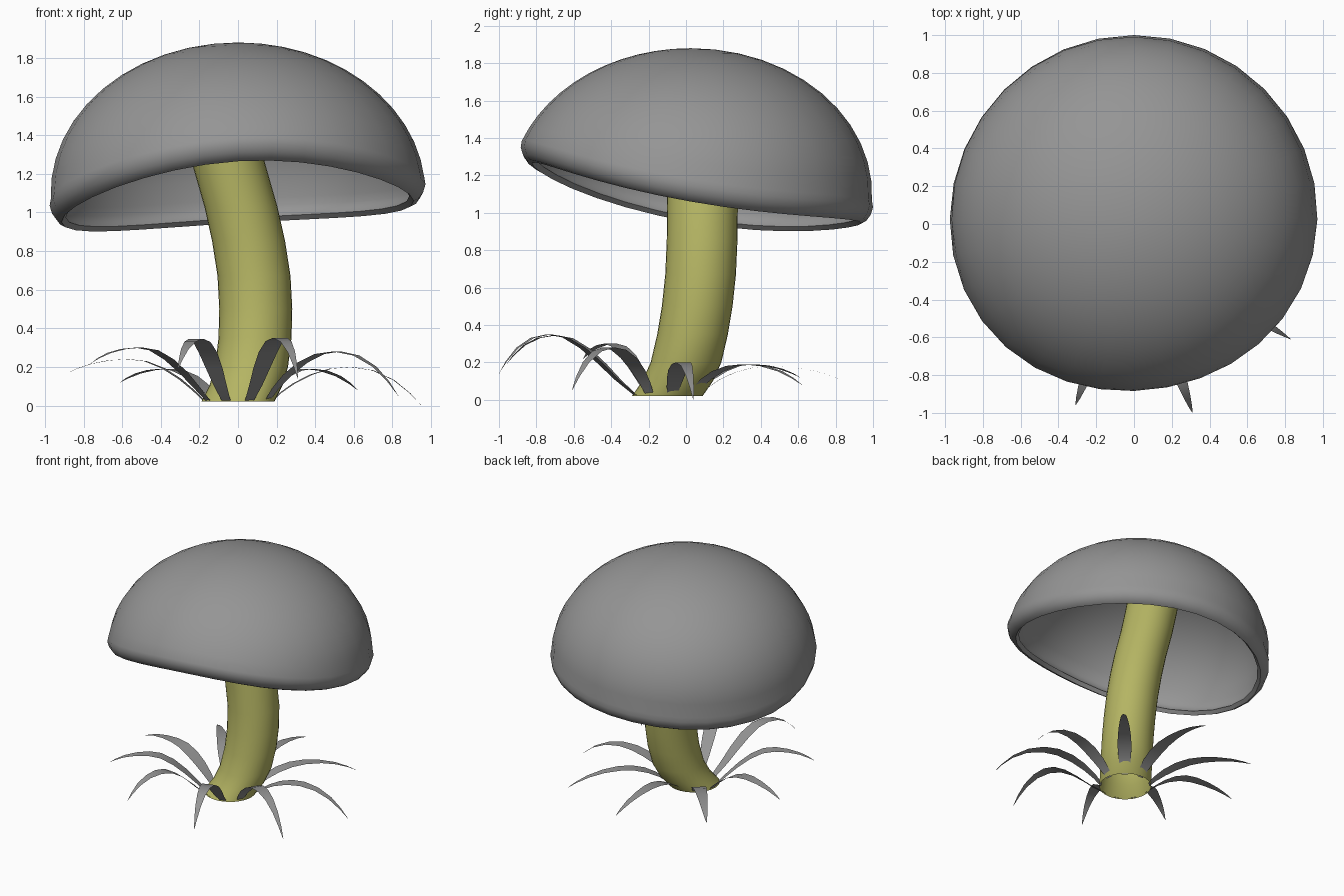
import bpy, bmesh, math
from mathutils import Vector

cube = bpy.data.objects.get("Cube")
if cube:
    bpy.data.objects.remove(cube, do_unlink=True)


def material(name, colour):
    m = bpy.data.materials.new(name)
    m.use_nodes = True
    m.diffuse_color = colour
    bsdf = next(n for n in m.node_tree.nodes if n.type == 'BSDF_PRINCIPLED')
    bsdf.inputs["Base Color"].default_value = colour
    return m


GREY = material("mid_grey", (0.30, 0.30, 0.30, 1))
YELLOW = material("olive_yellow", (0.46, 0.46, 0.125, 1))


def finish(name, bm, mat, angle=50):
    me = bpy.data.meshes.new(name)
    bm.to_mesh(me)
    bm.free()
    ob = bpy.data.objects.new(name, me)
    bpy.context.collection.objects.link(ob)
    me.materials.append(mat)
    bpy.ops.object.select_all(action='DESELECT')
    ob.select_set(True)
    bpy.context.view_layer.objects.active = ob
    bpy.ops.object.shade_smooth_by_angle(angle=math.radians(angle))
    return ob


def loft(bm, rings):
    """Join closed rings of points with quads; a one-point ring is a pole."""
    rows = [[bm.verts.new(p) for p in ring] for ring in rings]
    for a, b in zip(rows, rows[1:]):
        n = max(len(a), len(b))
        for i in range(n):
            j = (i + 1) % n
            if len(a) == 1:
                bm.faces.new((a[0], b[i], b[j]))
            elif len(b) == 1:
                bm.faces.new((a[i], b[0], a[j]))
            else:
                bm.faces.new((a[i], b[i], b[j], a[j]))


SIDES = 32
ANGLES = [2 * math.pi * i / SIDES for i in range(SIDES)]

# Cap: thin hollow dome whose tilted, gently waved rim curls inwards
CENTRE_Z, RADIUS, HEIGHT, CAP_Y = 1.10, 0.97, 0.78, 0.025
CURL = 0.12
STEPS = 12


def rim_z(t):
    return 1.055 + 0.055 * math.cos(t) - 0.16 * math.sin(t) - 0.05 * math.cos(2 * t)


def polar(r, t, z):
    return (r * math.cos(t), CAP_Y + r * math.sin(t), z)


def dome_ring(u, width=1.0, tall=1.0):
    ring = []
    for t in ANGLES:
        end = math.asin((rim_z(t) + CURL - CENTRE_Z) / HEIGHT)
        lat = math.pi / 2 + (end - math.pi / 2) * u
        ring.append(polar(RADIUS * width * math.cos(lat), t,
                          CENTRE_Z + HEIGHT * tall * math.sin(lat)))
    return ring


def lip_ring(inset, lift):
    ring = []
    for t in ANGLES:
        s = (rim_z(t) + CURL - CENTRE_Z) / HEIGHT
        ring.append(polar(RADIUS * math.sqrt(1 - s * s) - inset, t, rim_z(t) + lift))
    return ring


# (inset, height above the rim), from the outside round to the inside
LIP = [(-0.006, 0.085), (0.006, 0.045), (0.028, 0.014), (0.055, 0.0),
       (0.078, 0.025), (0.052, 0.045), (0.04, 0.08)]
rings = [[(0, CAP_Y, CENTRE_Z + HEIGHT)]]
rings += [dome_ring(i / STEPS) for i in range(1, STEPS + 1)]
rings += [lip_ring(*p) for p in LIP]
rings += [dome_ring(i / STEPS, 0.96, 0.955) for i in range(STEPS, 0, -1)]
rings += [[(0, CAP_Y, CENTRE_Z + HEIGHT * 0.955)]]
bm = bmesh.new()
loft(bm, rings)
bmesh.ops.recalc_face_normals(bm, faces=bm.faces)
finish("cap", bm, GREY)

# Stem: bent tube, open at the foot, ending inside the cap
PATH = [(0.0, -0.10, 0.02), (0.04, -0.045, 0.1), (0.07, 0.0, 0.2), (0.088, 0.035, 0.35),
        (0.092, 0.06, 0.5), (0.083, 0.078, 0.67), (0.055, 0.086, 0.85),
        (0.015, 0.088, 1.03), (-0.045, 0.085, 1.24), (-0.10, 0.075, 1.45),
        (-0.14, 0.065, 1.62)]
bm = bmesh.new()
loft(bm, [[(x + 0.189 * math.cos(t), y + 0.189 * math.sin(t), z) for t in ANGLES]
          for x, y, z in PATH])
for f in bm.faces:
    f.normal_update()
    c = f.calc_center_median()
    mid = min(PATH, key=lambda p: abs(p[2] - c.z))
    if f.normal.dot(c - Vector(mid)) < 0:
        f.normal_flip()
finish("stem", bm, YELLOW)

# Leaves: arching blades around the foot
# (tip x, tip y, tip z, peak z, spread: below 1 moves the peak outwards)
LEAVES = [(0.31, -1.00, 0.14, 0.35, 0.78), (0.83, -0.61, 0.05, 0.28, 1.08),
          (0.95, 0.04, 0.0, 0.20, 1.1), (0.62, 0.62, 0.08, 0.19, 1.2),
          (0.03, 0.85, 0.10, 0.18, 1.2), (-0.61, 0.61, 0.12, 0.19, 1.1),
          (-0.88, 0.06, 0.17, 0.24, 1.0), (-0.76, -0.55, 0.22, 0.30, 0.9),
          (-0.31, -0.96, 0.19, 0.345, 0.8)]
# (distance along, share of the rise, half width)
BLADE = [(0, 0, 0.024), (0.08, 0.26, 0.036), (0.18, 0.53, 0.046), (0.30, 0.78, 0.051),
         (0.43, 0.95, 0.048), (0.56, 1.0, 0.041), (0.70, 0.91, 0.031),
         (0.83, 0.66, 0.021), (0.93, 0.32, 0.011), (1.0, 0, 0.001)]
foot = Vector((0, -0.10, 0.02))
for n, (tx, ty, tz, peak, spread) in enumerate(LEAVES, 1):
    tip = Vector((tx, ty, 0.02))
    out = (tip - foot).normalized()
    side = Vector((-out.y, out.x, 0))
    start = foot + out * 0.175
    bm = bmesh.new()
    rows = []
    for d, rise, half in BLADE:
        p = start.lerp(tip, d ** spread)
        low = 0.02 if d < 0.56 else tz
        p.z = low + (peak - low) * rise
        rows.append([bm.verts.new(p - side * half), bm.verts.new(p + side * half)])
    for a, b in zip(rows, rows[1:]):
        bm.faces.new((a[0], b[0], b[1], a[1]))
    finish(f"leaf_{n}", bm, GREY)
